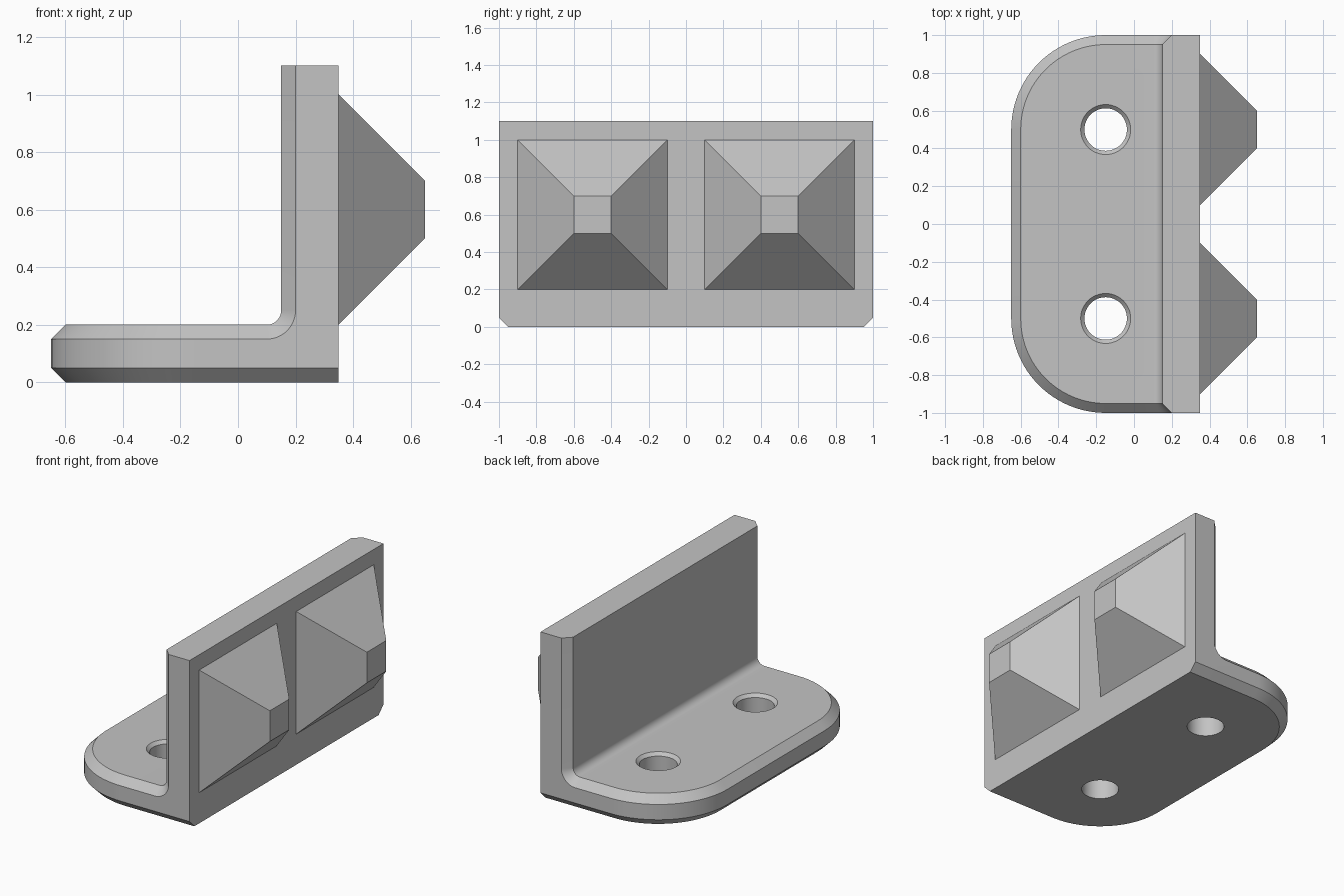
import bpy, bmesh
from math import sin, cos, pi, radians

cube = bpy.data.objects.get("Cube")
if cube:
    bpy.data.objects.remove(cube, do_unlink=True)

GREY = (0.55, 0.55, 0.55, 1)
mat = bpy.data.materials.new("light grey")
mat.use_nodes = True
mat.diffuse_color = GREY
mat.node_tree.nodes["Principled BSDF"].inputs["Base Color"].default_value = GREY

BACK, HALF, TOP, BEVEL = 0.35, 1.0, 1.1, 0.05
PLATE, CORNER_X, CORNER_Y = 0.2, -0.15, 0.5
ARC, FILLET = 24, 12


def finish(bm, name):
    bmesh.ops.recalc_face_normals(bm, faces=bm.faces)
    mesh = bpy.data.meshes.new(name)
    bm.to_mesh(mesh)
    bm.free()
    mesh.materials.append(mat)
    obj = bpy.data.objects.new(name, mesh)
    bpy.context.collection.objects.link(obj)
    return obj


def mirrored(points):
    """Half a rim, followed by its mirror image in y."""
    return points + [(x, -y, z) for x, y, z in reversed(points)]


def corner(inset, z):
    """Quarter round plate corner, from the straight side to the long edge."""
    r = CORNER_Y - inset
    return [(CORNER_X - r * sin(a), -CORNER_Y - r * cos(a), z)
            for a in (i / ARC * pi / 2 for i in range(ARC + 1))]


def upper_rim(inset):
    """Down the wall edge, round the fillet and along the plate."""
    r, y = 0.1 - inset, -HALF + inset
    half = [(0.2 - inset, y, TOP)]
    for i in range(FILLET + 1):
        a = i / FILLET * pi / 2
        half.append((0.1 + r * cos(a), y, 0.25 - r * sin(a)))
    return mirrored(half + corner(inset, PLATE - BEVEL + inset))


def lower_rim(inset):
    z = BEVEL - inset
    return mirrored([(BACK, -HALF + inset, z)] + corner(inset, z))


def strip(bm, a, b):
    for i in range(len(a) - 1):
        bm.faces.new((a[i], a[i + 1], b[i + 1], b[i]))


# L-shaped bracket body with bevelled rims
bm = bmesh.new()
outer, inner, low, base = [[bm.verts.new(p) for p in rim] for rim in
                           (upper_rim(0), upper_rim(BEVEL), lower_rim(0), lower_rim(BEVEL))]
top = [bm.verts.new((BACK, y, TOP)) for y in (-HALF, HALF)]
n = FILLET + 2                       # rim points before the plate corner
strip(bm, outer, inner)
strip(bm, low, base)
strip(bm, outer[n:-n], low[1:-1])
strip(bm, inner[:n + 1], inner[::-1][:n + 1])
bm.faces.new(inner[n:-n])
bm.faces.new(base)
bm.faces.new(outer[:n + 1] + [low[1], low[0], top[0]])
bm.faces.new(outer[::-1][:n + 1] + [low[-2], low[-1], top[1]])
bm.faces.new((top[0], low[0], base[0], base[-1], low[-1], top[1]))
bm.faces.new((outer[0], inner[0], inner[-1], outer[-1], top[1], top[0]))
bracket = finish(bm, "bracket")

# Countersunk screw holes
bm = bmesh.new()
SIDES = 48
for y in (-CORNER_Y, CORNER_Y):
    rings = []
    for r, z in ((0.1125, -0.1), (0.1125, 0.18), (0.1525, 0.22)):
        rings.append([bm.verts.new((CORNER_X + r * cos(a), y + r * sin(a), z))
                      for a in (i / SIDES * 2 * pi for i in range(SIDES))])
    for a, b in zip(rings, rings[1:]):
        strip(bm, a + a[:1], b + b[:1])
    bm.faces.new(rings[0])
    bm.faces.new(rings[-1])
cutter = finish(bm, "hole_cutter")
cutter.hide_render = True
cut = bracket.modifiers.new("screw holes", 'BOOLEAN')
cut.operation, cut.solver, cut.object = 'DIFFERENCE', 'EXACT', cutter
bpy.context.view_layer.objects.active = bracket
bracket.select_set(True)
bpy.ops.object.modifier_apply(modifier=cut.name)
bpy.data.objects.remove(cutter, do_unlink=True)

bpy.ops.object.select_all(action='DESELECT')
bracket.select_set(True)
bpy.ops.object.shade_smooth_by_angle(angle=radians(30))

# Blunt pyramid studs on the outer wall face
for name, y in (("front_stud", -0.5), ("back_stud", 0.5)):
    bm = bmesh.new()
    rings = [[bm.verts.new((x, y + sy * h, 0.6 + sz * h))
              for sy, sz in ((-1, -1), (1, -1), (1, 1), (-1, 1))]
             for x, h in ((BACK, 0.4), (0.65, 0.1))]
    strip(bm, rings[0] + rings[0][:1], rings[1] + rings[1][:1])
    for ring in rings:
        bm.faces.new(ring)
    finish(bm, name)
